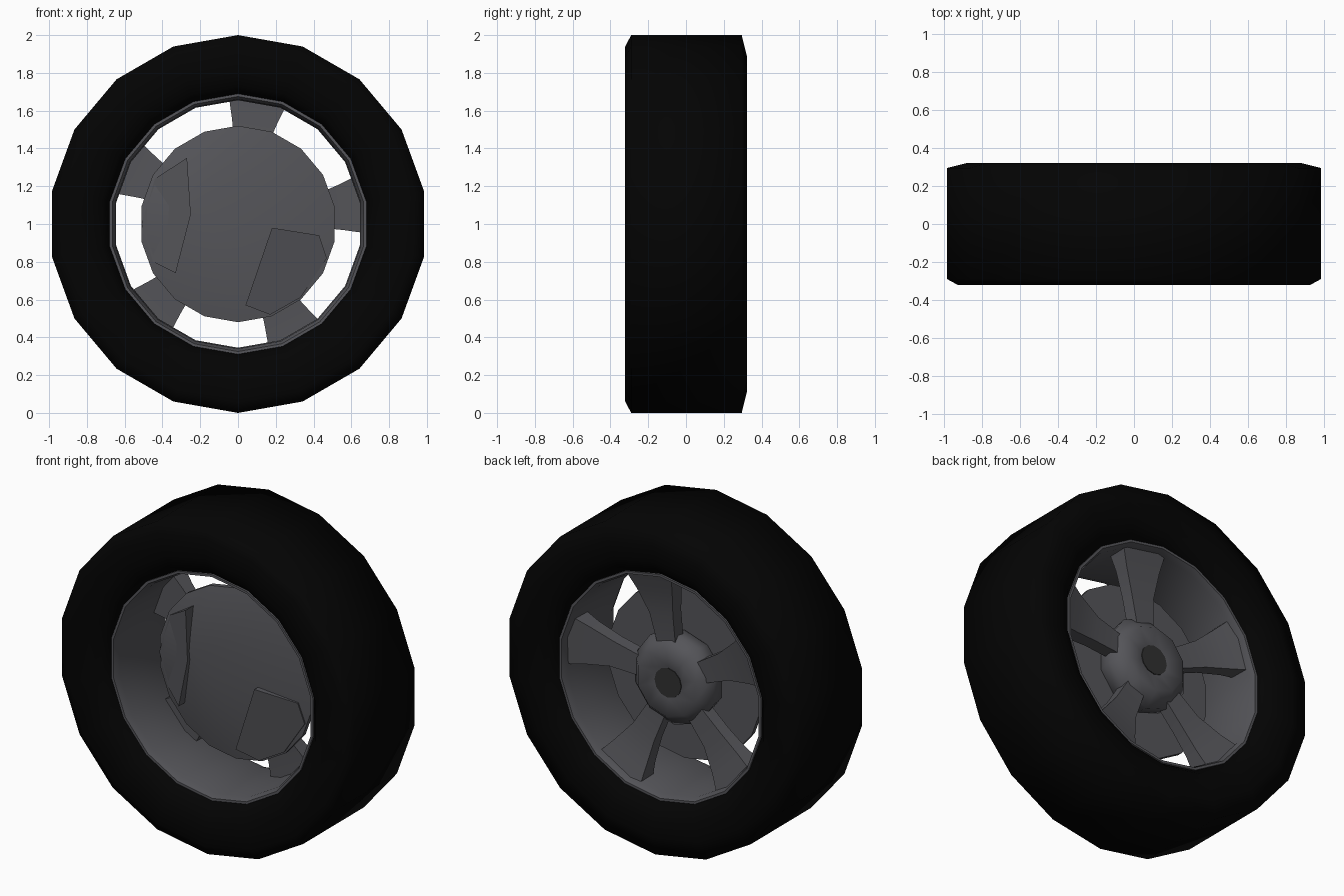
import bpy, bmesh
from math import sin, cos, pi, radians
from mathutils import Matrix

if "Cube" in bpy.data.objects:
    bpy.data.objects.remove(bpy.data.objects["Cube"])


def material(name, v, b=0.0):
    m = bpy.data.materials.new(name)
    m.diffuse_color = (v, v, v + b, 1)
    m.use_nodes = True
    m.node_tree.nodes["Principled BSDF"].inputs["Base Color"].default_value = m.diffuse_color
    return m


RUBBER = material("rubber", 0.001)
METAL = material("dark_metal", 0.09, 0.01)
CAP = material("cap_dark", 0.03)


def finish(name, bm, mat, angle=40):
    bmesh.ops.recalc_face_normals(bm, faces=bm.faces)
    me = bpy.data.meshes.new(name)
    bm.to_mesh(me)
    bm.free()
    ob = bpy.data.objects.new(name, me)
    bpy.context.collection.objects.link(ob)
    me.materials.append(mat)
    bpy.ops.object.select_all(action='DESELECT')
    ob.select_set(True)
    bpy.context.view_layer.objects.active = ob
    bpy.ops.object.shade_smooth_by_angle(angle=radians(angle))
    return ob


def bridge(bm, a, b):
    for k in range(len(a)):
        j = (k + 1) % len(a)
        bm.faces.new((a[k], a[j], b[j], b[k]))


def ring(bm, r, y, n):
    return [bm.verts.new((r * cos(pi / 2 + 2 * pi * k / n), y,
                          1 + r * sin(pi / 2 + 2 * pi * k / n))) for k in range(n)]


def lathe(name, profile, n, mat, closed=True, angle=40):
    """Revolve (radius, y) points around the axle."""
    bm = bmesh.new()
    rings = [ring(bm, r, y, n) for r, y in profile]
    for a, b in zip(rings, rings[1:]):
        bridge(bm, a, b)
    if closed:
        bridge(bm, rings[-1], rings[0])
    else:
        bm.faces.new(rings[0])
        bm.faces.new(rings[-1])
    return finish(name, bm, mat, angle)


def plate(name, pts, y_back, mat):
    """Plate from a front outline of (x, y, z) points."""
    bm = bmesh.new()
    a = [bm.verts.new(p) for p in pts]
    b = [bm.verts.new((x, y_back, z)) for x, y, z in pts]
    bm.faces.new(a)
    bm.faces.new(b)
    bridge(bm, a, b)
    return finish(name, bm, mat)


# Tyre, sidewalls curving in to the bead
lathe("tyre", [(0.69, -0.24), (0.73, -0.285), (0.80, -0.312), (0.94, -0.322),
               (1.0, -0.29), (1.0, 0.295), (0.89, 0.322), (0.79, 0.312),
               (0.73, 0.285), (0.69, 0.24)], 18, RUBBER, angle=85)

# Rim barrel with lips
lathe("rim", [(0.69, -0.25), (0.675, -0.25), (0.66, -0.21), (0.655, 0.0),
              (0.66, 0.21), (0.675, 0.25), (0.69, 0.25)], 18, METAL, angle=60)

# Hub with dished outer face
lathe("hub", [(0.22, -0.05), (0.265, 0.02), (0.28, 0.11), (0.20, 0.19),
              (0.10, 0.17)], 10, METAL, closed=False, angle=60)
lathe("centre_cap", [(0.09, 0.15), (0.09, 0.175)], 12, CAP, closed=False)

# Spokes flaring to the barrel: (radius, half width, inner y, outer y)
SECTIONS = [(0.20, 0.06, 0.06, 0.14), (0.40, 0.08, 0.07, 0.15),
            (0.55, 0.12, 0.09, 0.18), (0.665, 0.155, 0.09, 0.215)]
for i in range(5):
    bm = bmesh.new()
    rings = [[bm.verts.new(p) for p in
              ((r, y0, -w), (r, y0, w), (r, y1, w), (r, y1, -w))]
             for r, w, y0, y1 in SECTIONS]
    bm.faces.new(rings[0])
    bm.faces.new(rings[-1])
    for a, b in zip(rings, rings[1:]):
        bridge(bm, a, b)
    turn = Matrix.Translation((0, 0, 1)) @ Matrix.Rotation(-radians(81 + 72 * i), 4, 'Y')
    bmesh.ops.transform(bm, matrix=turn, verts=bm.verts)
    finish(f"spoke_{i + 1}", bm, METAL, 35)

# Brake disc with shallow off-centre cone on the front
bm = bmesh.new()
front, back = ring(bm, 0.52, -0.02, 18), ring(bm, 0.52, 0.01, 18)
apex = bm.verts.new((-0.22, -0.12, 1.1))
bm.faces.new(back)
bridge(bm, front, back)
for k in range(18):
    bm.faces.new((front[k], front[(k + 1) % 18], apex))
finish("brake_disc", bm, METAL)

# Caliper plates lying on the disc
plate("caliper_left", [(-0.27, -0.12, 1.35), (-0.25, -0.13, 1.05), (-0.33, -0.10, 0.74),
                       (-0.45, -0.03, 0.80), (-0.51, -0.03, 1.0), (-0.44, -0.03, 1.24)],
      0.0, METAL)
plate("caliper_right", [(0.18, -0.10, 0.98), (0.43, -0.04, 0.94), (0.47, -0.03, 0.82),
                        (0.33, -0.03, 0.61), (0.17, -0.04, 0.52), (0.04, -0.08, 0.57)],
      0.0, METAL)
